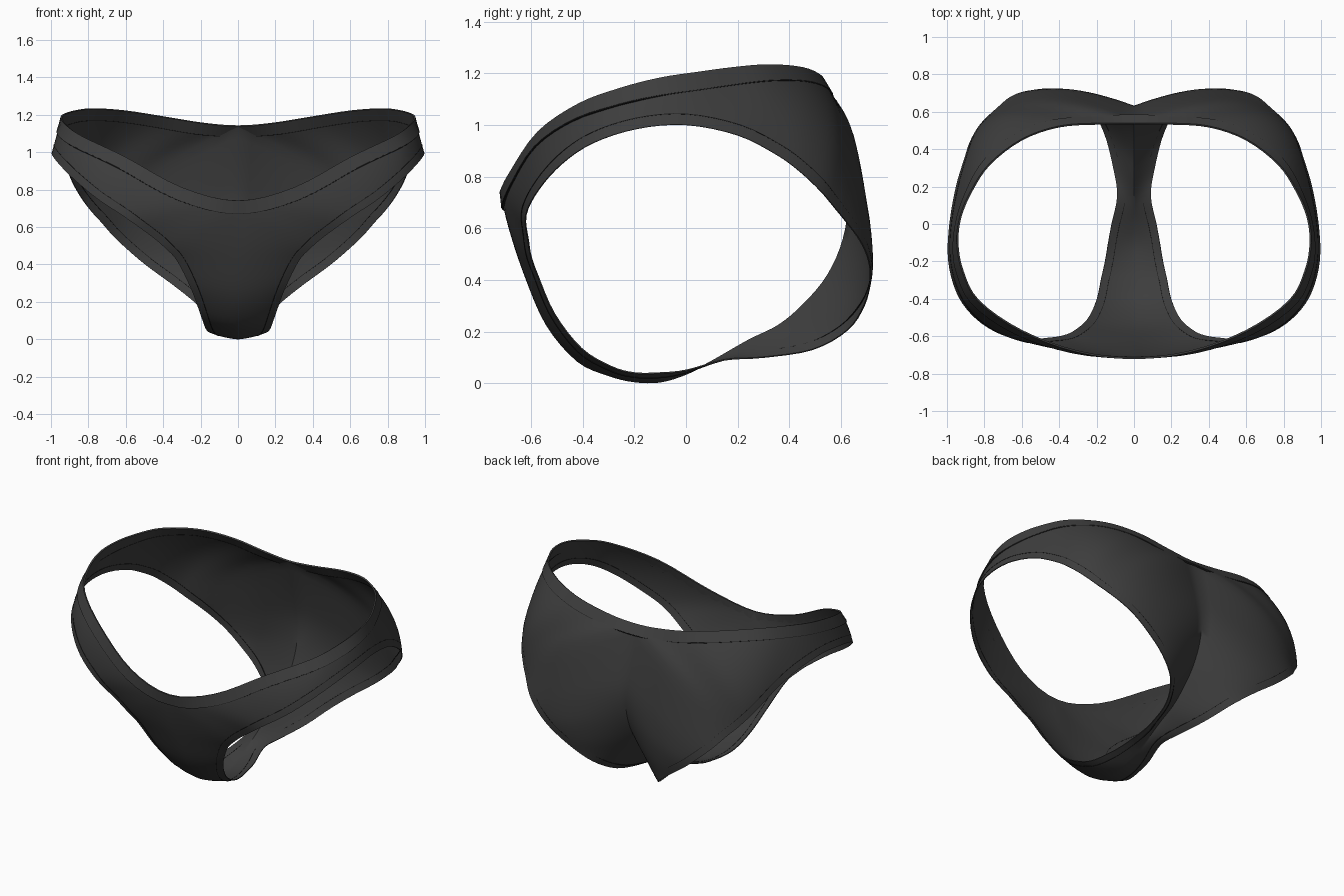
import bpy, bmesh, math
from mathutils import Vector

if "Cube" in bpy.data.objects:
    bpy.data.objects.remove(bpy.data.objects["Cube"])

SUB, COLS = 4, 12


def material(name, value):
    m = bpy.data.materials.new(name)
    m.diffuse_color = (value, value, value, 1)
    m.use_nodes = True
    m.node_tree.nodes["Principled BSDF"].inputs["Base Color"].default_value = m.diffuse_color
    return m


FABRIC = material("charcoal fabric", 0.047)
THREAD = material("black thread", 0.012)

# Waist stations, front centre to back centre: waist edge, leg edge, bulge
WAIST = [
    (0, -.715, .74, .46, -.61, .55, .022),
    (.30, -.68, .81, .60, -.62, .65, .01),
    (.60, -.57, .97, .75, -.57, .75, .015),
    (.83, -.41, 1.08, .87, -.48, .85, .012),
    (.915, -.25, 1.14, .95, -.36, .93, .006),
    (.942, -.10, 1.18, .992, -.19, .985, 0),
    (.925, .04, 1.202, .985, 0, 1.0, 0),
    (.865, .18, 1.22, .95, .20, .96, .004),
    (.77, .32, 1.23, .905, .35, .885, .022),
    (.60, .45, 1.218, .875, .44, .82, .052),
    (.40, .52, 1.187, .83, .52, .745, .082),
    (.18, .535, 1.152, .78, .575, .68, .095),
    (0, .535, 1.138, .73, .62, .625, .10),
]
# Centre stations, back to front under the crotch: centre y z, leg edge, bulge
CENTRE = [
    (.60, .90, .665, .675, .55, .063),
    (.63, .72, .585, .707, .475, .045),
    (.61, .56, .49, .713, .395, .045),
    (.55, .42, .36, .69, .30, .035),
    (.46, .31, .24, .625, .205, .015),
    (.36, .225, .16, .49, .13, .008),
    (.24, .165, .11, .30, .10, .004),
    (.10, .085, .09, .15, .09, 0),
    (0, .035, .12, 0, .05, .002),
    (-.10, .005, .138, -.10, .04, .006),
    (-.20, .006, .155, -.20, .04, .006),
    (-.30, .03, .175, -.29, .065, .008),
    (-.42, .085, .20, -.405, .135, .01),
    (-.54, .225, .25, -.51, .27, .01),
    (-.625, .42, .325, -.575, .42, .012),
    (-.68, .59, .39, -.60, .49, .018),
]


def spline(pts, closed=False, mirrored=False):
    """Catmull-Rom samples, without the last point."""
    if closed:
        ext = [pts[-1]] + pts + pts[:2]
    elif mirrored:
        flip = lambda p: Vector((-p.x, p.y, p.z))
        ext = [flip(pts[1])] + pts + [flip(pts[-2])]
    else:
        ext = [2 * pts[0] - pts[1]] + pts + [2 * pts[-1] - pts[-2]]
    out = []
    for a, b, c, d in zip(ext, ext[1:], ext[2:], ext[3:]):
        for k in range(SUB):
            t = k / SUB
            out.append(b + (c - a) * (t / 2) + (2 * a - 5 * b + 4 * c - d) * (t * t / 2)
                       + (3 * b - a - 3 * c + d) * (t ** 3 / 2))
    return out


outer = [Vector(r[:3]) for r in WAIST] + [Vector((0, r[0], r[1])) for r in CENTRE]
leg = [Vector(r[3:6]) for r in WAIST] + [Vector(r[2:5]) for r in CENTRE]
bulge = [r[-1] for r in WAIST + CENTRE]
mid = []
for o, i, b in zip(outer, leg, bulge):
    m = (o + i) / 2
    mid.append(m + (m - Vector((0, 0, .65))).normalized() * b)

nw = len(WAIST)
O = spline(outer[:nw], mirrored=True) + spline(outer[nw - 1:] + outer[:1])
M = spline(mid, closed=True)
L = spline(leg, closed=True)
N = len(O)


def section(i, v):
    """Point across the cloth: v=0 waist or centre, v=1 leg edge."""
    return (O[i] * (2 * (v - .5) * (v - 1)) + M[i] * (4 * v * (1 - v))
            + L[i] * (2 * v * (v - .5)))


def build(name, rows, mat, wrap_u, wrap_v, thickness=0):
    """Skin a grid of rows, mirror it across x, then smooth it."""
    bm = bmesh.new()
    grid = [[bm.verts.new(p) for p in row] for row in rows]
    nu, nv = len(rows), len(rows[0])
    for i in range(nu if wrap_u else nu - 1):
        for j in range(nv if wrap_v else nv - 1):
            a, b = grid[i], grid[(i + 1) % nu]
            k = (j + 1) % nv
            bm.faces.new((a[j], b[j], b[k], a[k]))
    bmesh.ops.recalc_face_normals(bm, faces=bm.faces[:])
    me = bpy.data.meshes.new(name)
    bm.to_mesh(me)
    bm.free()
    me.materials.append(mat)
    ob = bpy.data.objects.new(name, me)
    bpy.context.collection.objects.link(ob)
    bpy.ops.object.select_all(action='DESELECT')
    ob.select_set(True)
    bpy.context.view_layer.objects.active = ob
    mod = ob.modifiers.new("mirror", 'MIRROR')
    mod.use_clip = True
    mod.merge_threshold = .0005
    bpy.ops.object.modifier_apply(modifier="mirror")
    if thickness:
        mod = ob.modifiers.new("thickness", 'SOLIDIFY')
        mod.thickness = thickness
        mod.offset = 0
        bpy.ops.object.modifier_apply(modifier="thickness")
    bpy.ops.object.shade_smooth_by_angle(angle=math.radians(50))
    return ob


def strip(edge, inward, closed, near, far, low, high):
    """Box-section rows that follow an edge at a set distance from it."""
    rows, n = [], len(edge)
    for i, p in enumerate(edge):
        if closed:
            t = edge[(i + 1) % n] - edge[i - 1]
        elif i in (0, n - 1):
            t = Vector((1, 0, 0))
        else:
            t = edge[i + 1] - edge[i - 1]
        t.normalize()
        d = inward[i] - p
        d = (d - t * d.dot(t)).normalized()
        if not closed and i in (0, n - 1):
            d.x = 0
        out = t.cross(d).normalized()
        if out.x * p.x + out.y * p.y < 0:
            out = -out
        rows.append([p + d * a + out * h for a, h in
                     ((near, low), (near, high), (far, high), (far, low))])
    return rows


# Main cloth panel
build("cloth_body", [[section(i, j / COLS) for j in range(COLS + 1)] for i in range(N)],
      FABRIC, True, False, .005)

# Folded waistband
last = (nw - 1) * SUB + 1
waist_in = [section(i, .12) for i in range(last)]
build("waistband", strip(O[:last], waist_in, False, -.002, .068, -.003, .007),
      FABRIC, False, True)

# Stitch lines at the waist and around each leg opening
build("waist_stitch", strip(O[:last], waist_in, False, .068, .071, -.004, .005),
      THREAD, False, True)
leg_in = [section(i, .85) for i in range(N)]
build("leg_stitch", strip(L, leg_in, True, .042, .045, -.004, .004),
      THREAD, True, True)
